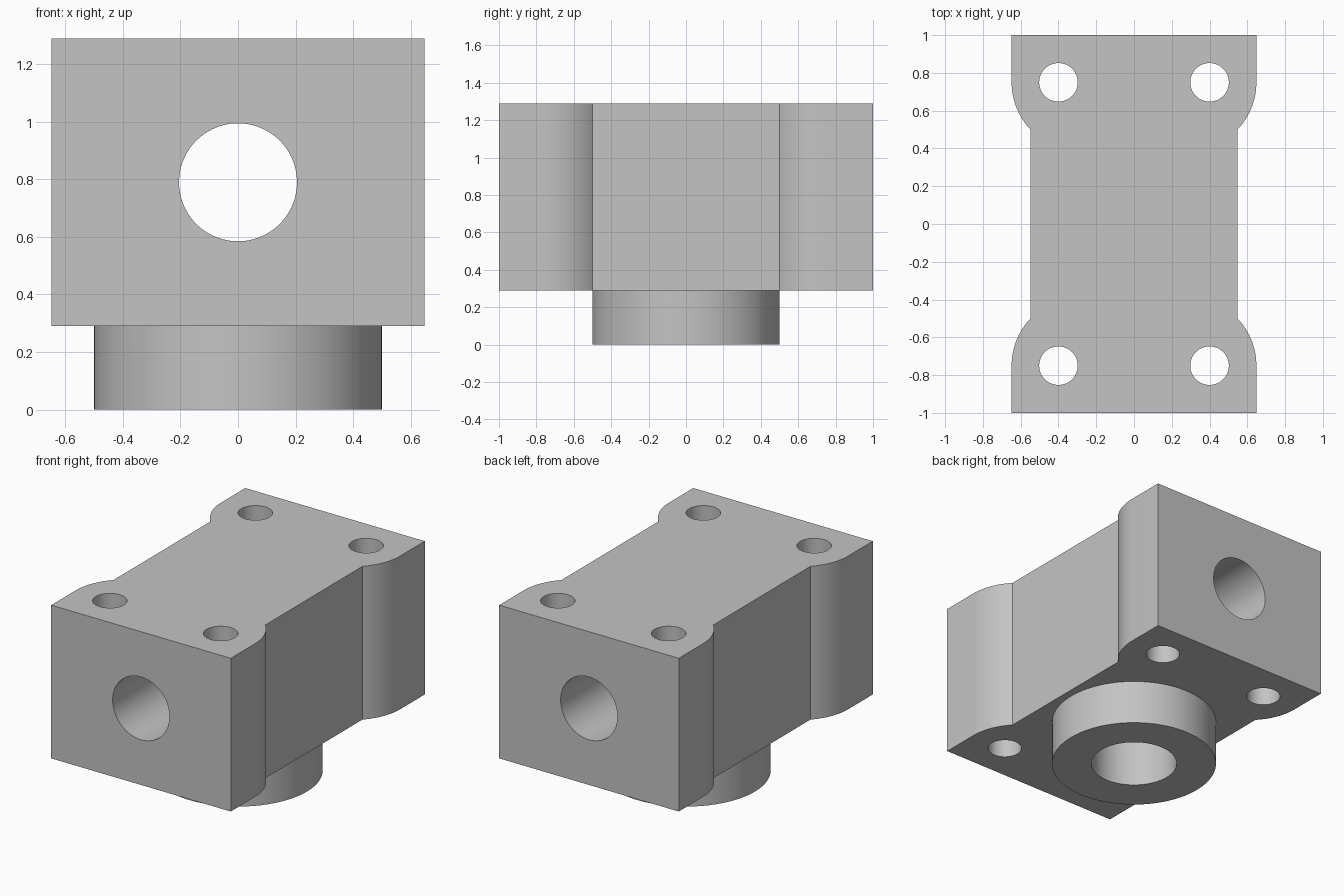
import bpy, bmesh, math
from mathutils import Matrix

cube = bpy.data.objects.get("Cube")
if cube:
    bpy.data.objects.remove(cube, do_unlink=True)

HALF_W, NECK_W, NECK_Y = 0.648, 0.548, 0.5
BASE_Z, TOP_Z = 0.29, 1.29
BORE_Z = 0.79

grey = bpy.data.materials.new("plain grey")
grey.use_nodes = True
colour = (0.55, 0.55, 0.55, 1)
grey.diffuse_color = colour
grey.node_tree.nodes["Principled BSDF"].inputs["Base Color"].default_value = colour


def add_object(name, bm):
    bmesh.ops.recalc_face_normals(bm, faces=bm.faces)
    mesh = bpy.data.meshes.new(name)
    bm.to_mesh(mesh)
    bm.free()
    mesh.materials.append(grey)
    obj = bpy.data.objects.new(name, mesh)
    bpy.context.collection.objects.link(obj)
    return obj


def cylinder(name, radius, start, end, x=0, y=0, along_y=False):
    bm = bmesh.new()
    turn = Matrix.Rotation(math.pi / 2, 4, 'X') if along_y else Matrix()
    place = Matrix.Translation((x, y, (start + end) / 2))
    if along_y:
        place = Matrix.Translation((x, (start + end) / 2, BORE_Z))
    bmesh.ops.create_cone(bm, cap_ends=True, segments=96, radius1=radius,
                          radius2=radius, depth=end - start, matrix=place @ turn)
    return add_object(name, bm)


def combine(target, tool, operation):
    mod = target.modifiers.new(tool.name, 'BOOLEAN')
    mod.operation, mod.solver, mod.object = operation, 'EXACT', tool
    bpy.context.view_layer.objects.active = target
    bpy.ops.object.modifier_apply(modifier=mod.name)
    bpy.data.objects.remove(tool, do_unlink=True)


# Quarter outline: flange side, then an arc curving in to the neck
run, drop = 0.25, HALF_W - NECK_W
arc_r = (run ** 2 + drop ** 2) / (2 * drop)
sweep = math.asin(run / arc_r)
quarter = [(HALF_W, 1.0)]
for i in range(17):
    a = sweep * i / 16
    quarter.append((HALF_W - arc_r * (1 - math.cos(a)),
                    NECK_Y + run - arc_r * math.sin(a)))
side = quarter + [(x, -y) for x, y in reversed(quarter)]
outline = side + [(-x, y) for x, y in reversed(side)]

# Main block
bm = bmesh.new()
face = bm.faces.new([bm.verts.new((x, y, BASE_Z)) for x, y in outline])
top = bmesh.ops.extrude_face_region(bm, geom=[face])
bmesh.ops.translate(bm, vec=(0, 0, TOP_Z - BASE_Z),
                    verts=[v for v in top["geom"] if isinstance(v, bmesh.types.BMVert)])
body = add_object("bearing_block", bm)

# Round boss underneath
combine(body, cylinder("boss", 0.5, 0, BASE_Z + 0.1), 'UNION')

# Lengthwise bore, and the boss bore that meets it
combine(body, cylinder("cross_bore", 0.205, -1.1, 1.1, along_y=True), 'DIFFERENCE')
combine(body, cylinder("boss_bore", 0.26, -0.1, BORE_Z), 'DIFFERENCE')

# Four bolt holes
for sx in (-1, 1):
    for sy in (-1, 1):
        combine(body, cylinder("bolt_hole", 0.102, 0, 1.5, sx * 0.4, sy * 0.75), 'DIFFERENCE')

bpy.ops.object.select_all(action='DESELECT')
body.select_set(True)
bpy.context.view_layer.objects.active = body
bpy.ops.object.shade_smooth_by_angle(angle=math.radians(30))
